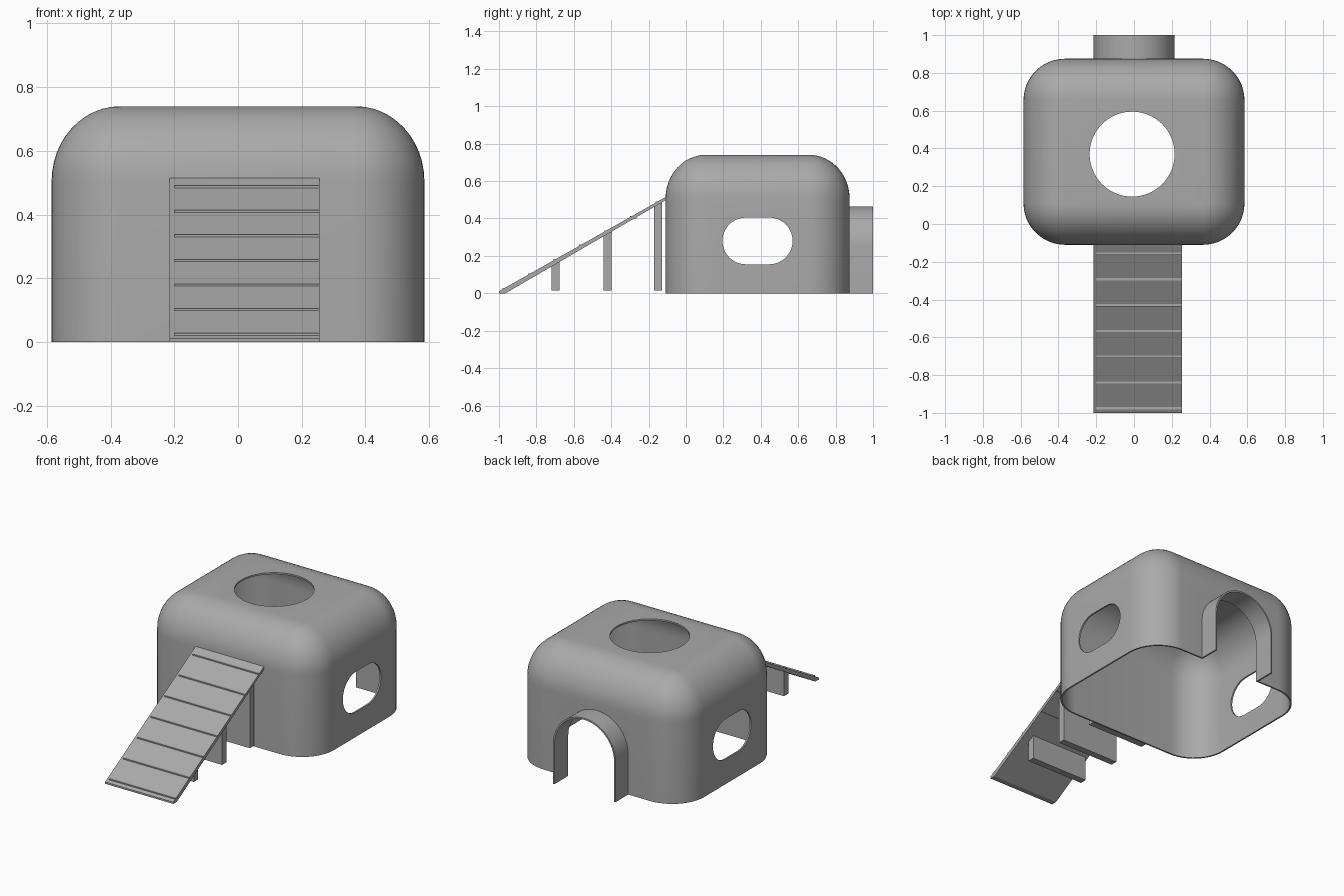
import bpy, bmesh, math
from math import sin, cos, pi

if "Cube" in bpy.data.objects:
    bpy.data.objects.remove(bpy.data.objects["Cube"])

grey = bpy.data.materials.new("grey")
grey.diffuse_color = (0.4, 0.4, 0.4, 1)
grey.use_nodes = True
grey.node_tree.nodes["Principled BSDF"].inputs["Base Color"].default_value = grey.diffuse_color


def finish(name, bm):
    bmesh.ops.recalc_face_normals(bm, faces=bm.faces)
    mesh = bpy.data.meshes.new(name)
    bm.to_mesh(mesh)
    bm.free()
    mesh.materials.append(grey)
    obj = bpy.data.objects.new(name, mesh)
    bpy.context.collection.objects.link(obj)
    return obj


def select(obj):
    bpy.ops.object.select_all(action='DESELECT')
    obj.select_set(True)
    bpy.context.view_layer.objects.active = obj


def prism(name, profile, axis, lo, hi):
    """Extrude a 2D profile along an axis; the profile lies in the other two."""
    def place(p, t):
        return {'x': (t, p[0], p[1]), 'y': (p[0], t, p[1]), 'z': (p[0], p[1], t)}[axis]
    bm = bmesh.new()
    a = [bm.verts.new(place(p, lo)) for p in profile]
    b = [bm.verts.new(place(p, hi)) for p in profile]
    bm.faces.new(a)
    bm.faces.new(b)
    n = len(profile)
    for i in range(n):
        j = (i + 1) % n
        bm.faces.new((a[i], a[j], b[j], b[i]))
    return finish(name, bm)


def arc(cx, cy, r, start, end, n):
    return [(cx + r * cos(start + (end - start) * i / n),
             cy + r * sin(start + (end - start) * i / n)) for i in range(n + 1)]


def rect(u0, u1, v0, v1):
    return [(u0, v0), (u1, v0), (u1, v1), (u0, v1)]


# Hollow rounded house shell, open at the bottom
HX, Y0, Y1, H = 0.585, -0.11, 0.875, 0.74
CY, HY = (Y0 + Y1) / 2, (Y1 - Y0) / 2
WALL, SEG = 0.01, 12


def ring(bm, inset, radius, z):
    hx, hy = HX - inset - radius, HY - inset - radius
    pts = []
    for k, (sx, sy) in enumerate(((1, 1), (-1, 1), (-1, -1), (1, -1))):
        pts += arc(sx * hx, CY + sy * hy, radius, k * pi / 2, (k + 1) * pi / 2, SEG)
    return [bm.verts.new((x, y, z)) for x, y in pts]


def bridge(bm, a, b):
    n = len(a)
    for i in range(n):
        j = (i + 1) % n
        bm.faces.new((a[i], a[j], b[j], b[i]))


def dome(bm, t):
    corner, side, drop = 0.22 - t, 0.215 - t, 0.235 - t
    rings = [ring(bm, t, corner, 0)]
    for i in range(SEG + 1):
        a = pi / 2 * i / SEG
        d = side * (1 - cos(a))
        rings.append(ring(bm, t + d, corner - d, H - t - drop + drop * sin(a)))
    for lower, upper in zip(rings, rings[1:]):
        bridge(bm, lower, upper)
    bm.faces.new(rings[-1])
    return rings[0]


bm = bmesh.new()
bridge(bm, dome(bm, 0), dome(bm, WALL))
shell = finish("house_shell", bm)

# Openings: roof hole, side windows, rear doorway
AR, AZ = 0.215, 0.25
window = arc(0.445, 0.28, 0.125, -pi / 2, pi / 2, 20) + arc(0.32, 0.28, 0.125, pi / 2, 3 * pi / 2, 20)
door = [(AR - WALL, -0.1)] + arc(0, AZ, AR - WALL, 0, pi, 32) + [(WALL - AR, -0.1)]
cutters = [
    prism("roof_hole_cutter", arc(-0.01, 0.37, 0.225, 0, 2 * pi, 64)[:-1], 'z', 0.6, 0.9),
    prism("window_cutter", window, 'x', -0.8, 0.8),
    prism("doorway_cutter", door, 'y', 0.7, 0.95),
]
select(shell)
for c in cutters:
    mod = shell.modifiers.new("opening", 'BOOLEAN')
    mod.operation, mod.solver, mod.object = 'DIFFERENCE', 'EXACT', c
    bpy.ops.object.modifier_apply(modifier=mod.name)
for c in cutters:
    bpy.data.objects.remove(c)

# Arched tunnel behind the doorway
tunnel_profile = ([(AR, 0)] + arc(0, AZ, AR, 0, pi, 32) + [(-AR, 0), (WALL - AR, 0)]
                  + arc(0, AZ, AR - WALL, pi, 0, 32) + [(AR - WALL, 0)])
tunnel = prism("entrance_tunnel", tunnel_profile, 'y', 0.868, 1.0)

for obj in (shell, tunnel):
    select(obj)
    bpy.ops.object.shade_smooth_by_angle(angle=math.radians(30))


# Sloping ramp
def ramp_z(y):
    return 0.514 + 0.565 * (y + 0.11)


ramp = [(-1.0, 0.0), (-0.965, 0.0), (-0.107, ramp_z(-0.107) - 0.017),
        (-0.107, ramp_z(-0.107)), (-1.0, ramp_z(-1.0))]
prism("ramp", ramp, 'x', -0.215, 0.255)

# Foothold slats across the ramp
for i in range(7):
    y = -0.982 + 0.1365 * i
    z = ramp_z(y) + 0.007
    prism(f"slat_{i + 1}", rect(y, y + 0.035, z - 0.013, z), 'x', -0.2, 0.255)

# Support boards under the ramp
for i, y in enumerate((-0.72, -0.442, -0.17)):
    top = [(y, ramp_z(y) - 0.008), (y + 0.043, ramp_z(y + 0.043) - 0.008)]
    prism(f"support_{i + 1}", [(y + 0.043, 0.015), (y, 0.015)] + top, 'x', -0.2, 0.2)
